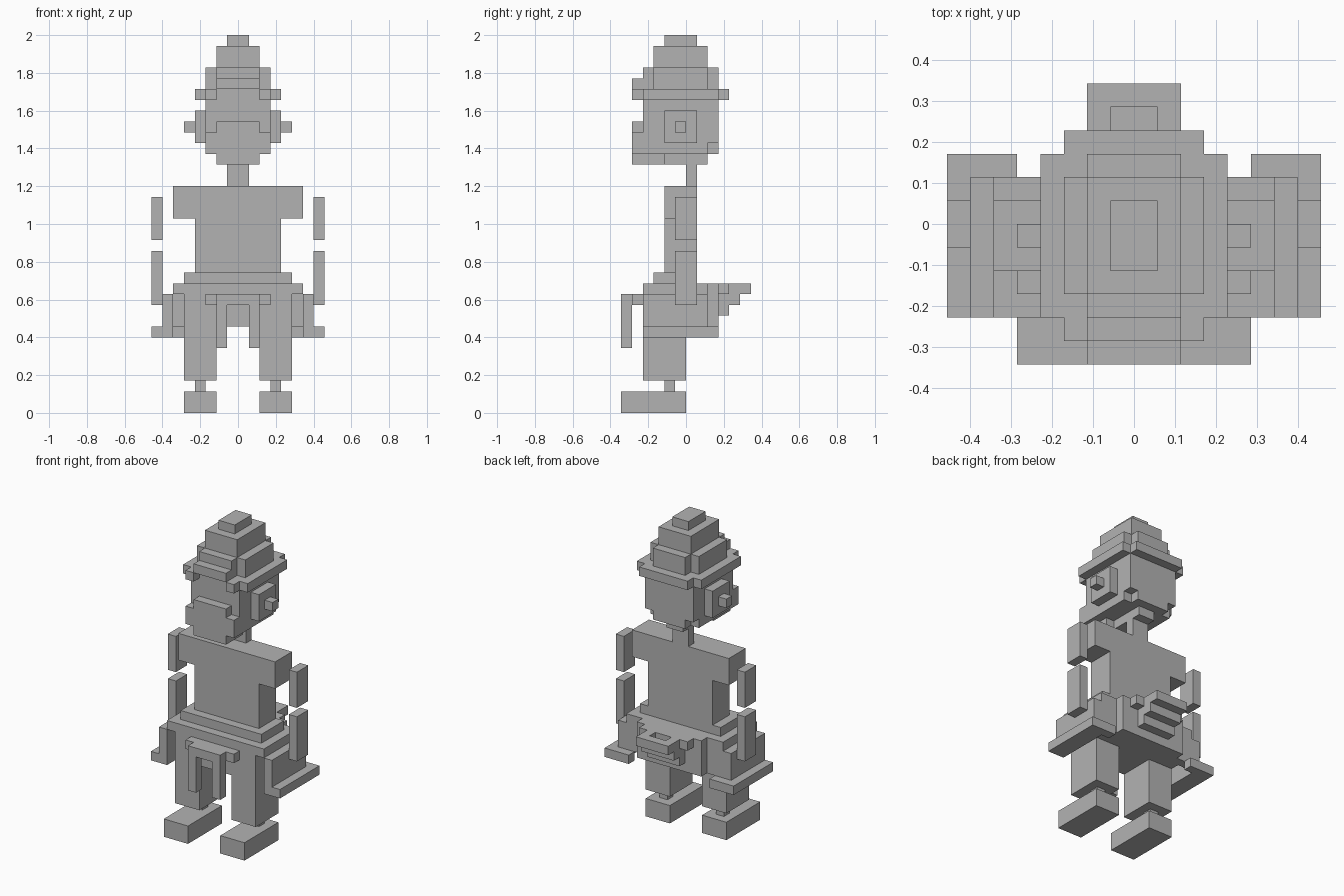
import bpy
import bmesh
from mathutils import Matrix, Vector

default = bpy.data.objects.get("Cube")
if default:
    bpy.data.objects.remove(default, do_unlink=True)

UNIT = 2 / 35  # one block of the model

grey = bpy.data.materials.new("plain grey")
grey.use_nodes = True
GREY = (0.45, 0.45, 0.45, 1)
grey.diffuse_color = GREY
grey.node_tree.nodes["Principled BSDF"].inputs["Base Color"].default_value = GREY


def part(name, *boxes):
    """Build one object from (x range, y range, z range) boxes in block units."""
    bm = bmesh.new()
    for box in boxes:
        low = Vector([r[0] for r in box]) * UNIT
        high = Vector([r[1] for r in box]) * UNIT
        size = Matrix.Diagonal((high - low).to_4d())
        size[3][3] = 1
        bmesh.ops.create_cube(bm, size=1, matrix=Matrix.Translation((low + high) / 2) @ size)
    mesh = bpy.data.meshes.new(name)
    bm.to_mesh(mesh)
    bm.free()
    mesh.materials.append(grey)
    obj = bpy.data.objects.new(name, mesh)
    bpy.context.collection.objects.link(obj)
    return obj


def mid(half):
    """A range centred on the middle plane."""
    return (-half, half)


def pair(name, *boxes):
    """Build a part on the left and its mirror image on the right."""
    part("left_" + name, *boxes)
    part("right_" + name, *[((-x[1], -x[0]), y, z) for x, y, z in boxes])


# Feet, ankles and legs
pair("foot", ((2, 5), (-6, 0), (0, 2)))
pair("ankle", ((3, 4), (-2, -1), (2, 3)))
pair("leg", ((2, 5), (-4, 0), (3, 8)))

# Skirt: closed middle, side walls and flared rim
part("pelvis", (mid(5), (-4, 2), (8, 11)), (mid(4), (2, 3), (8, 11)))
part("skirt_top", (mid(6), (-4, 2), (11, 12)), (mid(4), (2, 3), (11, 12)))
pair("skirt_side", ((6, 7), (-4, 2), (8, 11)), ((5, 6), (1, 2), (8, 11)))
pair("skirt_rim", ((6, 8), (-4, 3), (7, 8)), ((5, 6), (2, 3), (7, 8)))
part("belt", (mid(5), (-3, 1), (12, 13)))

# Front sash with two hanging strips
part("sash", (mid(3), (-5, -4), (10, 11)), (mid(2), (-6, -5), (10, 11)))
pair("sash_strip", ((1, 2), (-6, -5), (6, 10)))

# Stepped bow at the back with an open loop on top
part("bow", (mid(2), (3, 4), (9, 10)), (mid(2), (3, 5), (10, 11)),
     (mid(3), (3, 4), (11, 12)), (mid(2), (5, 6), (11, 12)),
     ((-2, -1), (4, 5), (11, 12)), ((1, 2), (4, 5), (11, 12)))

# Torso, arms and neck
part("torso", (mid(4), (-2, 1), (13, 18)), (mid(6), (-2, 1), (18, 21)))
pair("upper_arm", ((7, 8), (-1, 1), (16, 20)))
pair("forearm", ((7, 8), (-1, 1), (10, 15)))
part("neck", (mid(1), (0, 1), (21, 24)))

# Head, jaw, beard and ears
part("head", (mid(3), (-4, 2), (24, 30)), (mid(3), (2, 3), (25, 30)),
     (mid(2), (2, 3), (24, 25)))
part("jaw", (mid(2), (-4, -2), (23, 24)), (mid(1), (-2, 2), (23, 24)))
part("beard", (mid(2), (-5, -4), (23, 27)), (mid(3), (-5, -4), (24, 26)))
pair("ear", ((3, 4), (-2, 1), (25, 28)))
pair("ear_stud", ((4, 5), (-1, 0), (26, 27)))

# Hat with a brim raised at the front and a stepped crown
part("hat_brim", (mid(4), (-4, 3), (29, 30)), (mid(3), (3, 4), (29, 30)),
     (mid(2), (-5, -4), (30, 31)))
pair("brim_corner", ((2, 3), (-5, -4), (29, 30)))
part("hat_crown", (mid(3), (-3, 2), (30, 32)), (mid(2), (-4, 3), (30, 32)),
     (mid(2), (-3, 2), (32, 34)), (mid(1), (-2, 1), (34, 35)))
